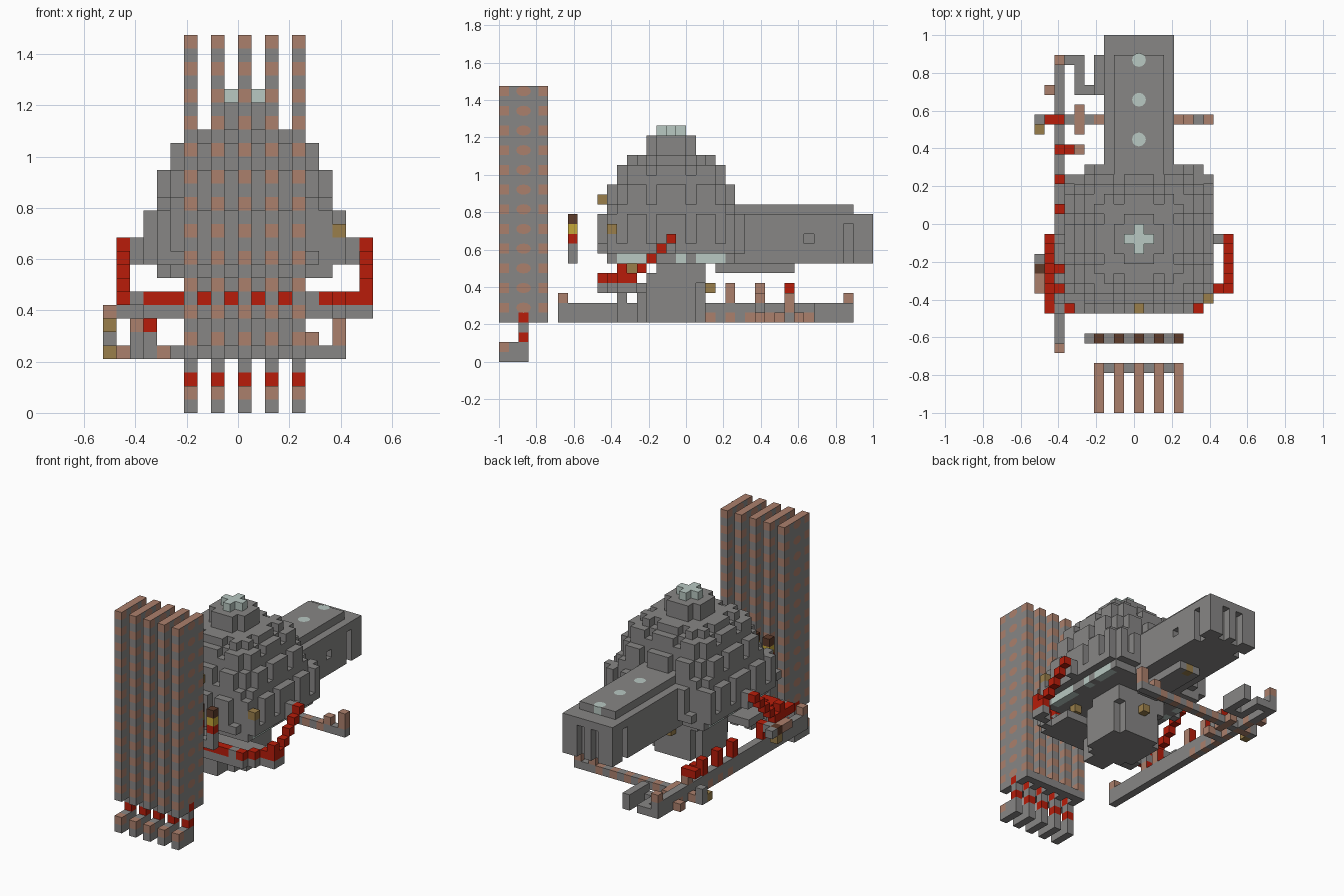
import bpy
import bmesh
from math import cos, sin, tau
from mathutils import Vector

start_cube = bpy.data.objects.get("Cube")
if start_cube:
    bpy.data.objects.remove(start_cube, do_unlink=True)

UNIT = 1 / 19
ORIGIN = Vector((-10, -19, 0))
CENTRE_X, CENTRE_Y = 10, 17

COLOURS = {
    "gray": (0.245, 0.24, 0.235),
    "brown": (0.41, 0.215, 0.15),
    "red": (0.48, 0.012, 0.003),
    "pale": (0.48, 0.58, 0.54),
    "tan": (0.32, 0.21, 0.07),
    "dark_brown": (0.11, 0.043, 0.023),
    "yellow": (0.56, 0.39, 0.04),
}
NAMES = list(COLOURS)
MATERIALS = []
for name, rgb in COLOURS.items():
    mat = bpy.data.materials.new(name)
    mat.use_nodes = True
    mat.diffuse_color = (*rgb, 1)
    shader = mat.node_tree.nodes["Principled BSDF"]
    shader.inputs["Base Color"].default_value = (*rgb, 1)
    shader.inputs["Roughness"].default_value = 0.9
    MATERIALS.append(mat)


def span(value):
    """Inclusive range from a pair, or a single index."""
    return range(value[0], value[1] + 1) if isinstance(value, tuple) else (value,)


def fill(cells, x, y, z, colour="gray"):
    """Fill a block of cells with a colour."""
    for i in span(x):
        for j in span(y):
            for k in span(z):
                cells[i, j, k] = colour


def tier(cells, radius, z, notched=False):
    """Square layer without corners, optionally with grooves between panels."""
    for a in range(-radius, radius + 1):
        for b in range(-radius, radius + 1):
            low, high = sorted((abs(a), abs(b)))
            groove = notched and high == radius and low in (2, 5)
            trimmed = radius == 7 and abs(b) == 7 and low == 6 and a * b < 0
            if low + high < 2 * radius and not groove and not trimmed:
                fill(cells, CENTRE_X + a, CENTRE_Y + b, z)


def add_object(name, bm):
    mesh = bpy.data.meshes.new(name)
    bm.to_mesh(mesh)
    bm.free()
    for mat in MATERIALS:
        mesh.materials.append(mat)
    bpy.context.collection.objects.link(bpy.data.objects.new(name, mesh))


def make_part(name, cells, facing=None, paint=None):
    """Skin the exposed faces; faces on the positive facing axis may be repainted."""
    bm = bmesh.new()
    corners = {}

    def corner(point):
        key = tuple(round(c * 2) for c in point)
        if key not in corners:
            corners[key] = bm.verts.new((point + ORIGIN) * UNIT)
        return corners[key]

    for cell, colour in cells.items():
        middle = Vector(cell) + Vector((0.5, 0.5, 0.5))
        for axis in range(3):
            for sign in (-1, 1):
                step = Vector((0, 0, 0))
                step[axis] = sign
                if tuple(int(c) for c in Vector(cell) + step) in cells:
                    continue
                u, v = Vector((0, 0, 0)), Vector((0, 0, 0))
                u[(axis + 1) % 3] = 0.5
                v[(axis + 2) % 3] = 0.5 * sign
                c = middle + step / 2
                loop = [corner(p) for p in (c - u - v, c + u - v, c + u + v, c - u + v)]
                face = bm.faces.new(loop)
                painted = axis == facing and sign == 1
                face.material_index = NAMES.index(paint if painted else colour)
    add_object(name, bm)


def make_spots(name, colour, spots):
    """Flat oval plates, each from a centre and two half axes in cells."""
    bm = bmesh.new()
    for centre, u, v in spots:
        ring = []
        for n in range(12):
            turn = tau * n / 12
            point = Vector(centre) + Vector(u) * cos(turn) + Vector(v) * sin(turn)
            ring.append(bm.verts.new((point + ORIGIN) * UNIT))
        bm.faces.new(ring).material_index = NAMES.index(colour)
    add_object(name, bm)


# Five tall fins with spotted sides, each on a stem and foot
fins = {}
feet = {}
spots = []
fill(feet, (6, 14), 4, 4)
for i in range(6, 15, 2):
    fill(fins, i, (0, 4), (4, 27))
    for k in range(5, 28, 2):
        fill(fins, i, 0, k, "brown")
        fill(fins, i, 4, k, "brown")
        spots.append(((i + 1.04, 2.5, k + 0.5), (0, 0.75, 0), (0, 0, 0.52)))
        spots.append(((i - 0.04, 2.5, k + 0.5), (0, -0.75, 0), (0, 0, 0.52)))
    fill(fins, i, 2, 4, "red")
    del feet[i, 4, 4]
    fill(feet, i, (0, 2), (0, 1))
    fill(feet, i, 0, 1, "brown")
    fill(feet, i, 2, 2, "red")
    fill(feet, i, 2, 3)
make_part("tall_fins", fins, 2, "brown")
make_spots("fin_spots", "brown", spots)
make_part("fin_feet", feet)

# Row of small striped posts
posts = {}
fill(posts, (5, 14), 7, 10)
for i in range(6, 15, 2):
    for k, colour in enumerate(("gray", "gray", "red", "yellow", "dark_brown")):
        fill(posts, i, 7, 10 + k, colour)
make_part("striped_posts", posts)

# Stepped dome: plain footings under notched panels, pale cross on top
dome = {}
tier(dome, 6, 10)
fill(dome, (4, 16), (11, 23), 10)
for radius, footing, panel in ((7, 11, (12, 14)), (6, 15, (16, 17)), (5, 18, 19)):
    tier(dome, radius, footing)
    tier(dome, radius, panel, notched=True)
tier(dome, 4, 20, notched=True)
tier(dome, 2, (21, 22))
tier(dome, 1, 23)
for cell in dome:
    on_side = abs(cell[0] - CENTRE_X) == 6 and cell[1] in (12, 13, 14, 15, 18, 20, 21, 22)
    if cell[2] == 23 or (cell[2] == 10 and on_side):
        dome[cell] = "pale"
del dome[17, 11, 14]
fill(dome, 10, 10, 16, "tan")
fill(dome, 17, 11, 13, "tan")
make_part("dome", dome)

# Neck stepping back under the dome, with a foot at the front
neck = {}
tier(neck, 3, (4, 7))
fill(neck, (7, 13), (15, 20), 8)
fill(neck, (7, 13), (16, 20), 9)
fill(neck, (9, 11), 13, (4, 5))
fill(neck, (9, 11), 12, (4, 6))
fill(neck, 10, 21, 7, "tan")
fill(neck, 14, 13, 9, "tan")
make_part("neck", neck)

# Long rear arm with a raised top, grooved end and pale lamps
arm = {}
fill(arm, (7, 13), (23, 37), (10, 14))
fill(arm, (8, 12), (23, 35), 15)
for i in (7, 13):
    for k in range(10, 14):
        del arm[i, 35, k]
for i in (9, 11):
    for k in range(10, 14):
        del arm[i, 37, k]
fill(arm, 10, 35, 15, "pale")
del arm[13, 31, 12]
fill(arm, (9, 11), (22, 29), 9)
fill(arm, 10, 29, 9, "tan")
make_part("rear_arm", arm)
make_spots("arm_lamps", "pale", [
    ((10.5, j + 0.5, 16.04), (0.7, 0, 0), (0, 0.7, 0)) for j in (27, 31, 35)])

# Front deck and the red walkway climbing both sides
deck = {}
walkway = {}
fill(deck, (4, 16), (11, 14), 7)
fill(deck, (3, 16), 10, 7)
fill(walkway, (3, 16), 10, 8, "red")
fill(walkway, 15, 10, 8)
for side in (-1, 1):
    path = [(7, 11, 8), (8, 12, 8), (9, 12, 8), (9, 12, 9), (9, 13, 8)]
    path += [(9, 14 + n, 9 + n) for n in range(4)]
    for a, j, k in path:
        fill(walkway, CENTRE_X + side * a, j, k, "red")
    for a, j, k in path:
        below = (CENTRE_X + side * a, j, k - 1)
        if below not in walkway and j < 14:
            deck[below] = "gray"
    fill(deck, CENTRE_X + side * 8, 17, (11, 12))
fill(walkway, 1, (10, 11), 8, "red")
fill(walkway, 2, 10, 8)
make_part("front_deck", deck)
make_part("red_walkway", walkway)

# Row of blocks on the rail, red outside and brown inside
blocks = {}
for j in (12, 14, 20, 23, 26):
    fill(blocks, 2, j, (6, 7), "red")
fill(blocks, 3, 26, 6, "red")
make_part("rail_blocks", blocks, 0, "brown")

# Low frame: long rail, cross bar, hook and small uprights
frame = {}
fill(frame, 2, (6, 35), (4, 5))
for j in range(21, 32, 2):
    fill(frame, 2, j, 4, "brown")
for j in (6, 35):
    fill(frame, 2, j, 6, "brown")
for i in range(0, 18):
    fill(frame, i, 29, 4, "gray" if i % 2 else "brown")
fill(frame, 0, 29, (4, 5))
fill(frame, 1, 29, 4, "brown")
fill(frame, 16, 29, 4)
fill(frame, 15, 29, 5, "brown")
fill(frame, 17, 29, (5, 6), "brown")
fill(frame, 2, 29, 6, "brown")
fill(frame, (1, 2), 29, 7, "red")
fill(frame, 3, 26, (4, 5))
fill(frame, 4, 26, 4, "brown")
fill(frame, 4, (28, 30), 4, "brown")
fill(frame, 0, 28, 4, "tan")
fill(frame, 1, 32, 4, "brown")
fill(frame, (3, 4), 35, 4)
fill(frame, 4, (32, 34), 4)
fill(frame, 5, 32, 4)
fill(frame, 6, (32, 35), (4, 5))
make_part("low_frame", frame)

# Small bracket on the outside of the rail
bracket = {}
fill(bracket, 0, (12, 13), 7, "brown")
fill(bracket, 0, 14, 7, "dark_brown")
fill(bracket, 0, 15, 7)
fill(bracket, 0, 14, 6, "tan")
fill(bracket, 1, 14, 7)
make_part("rail_bracket", bracket)
